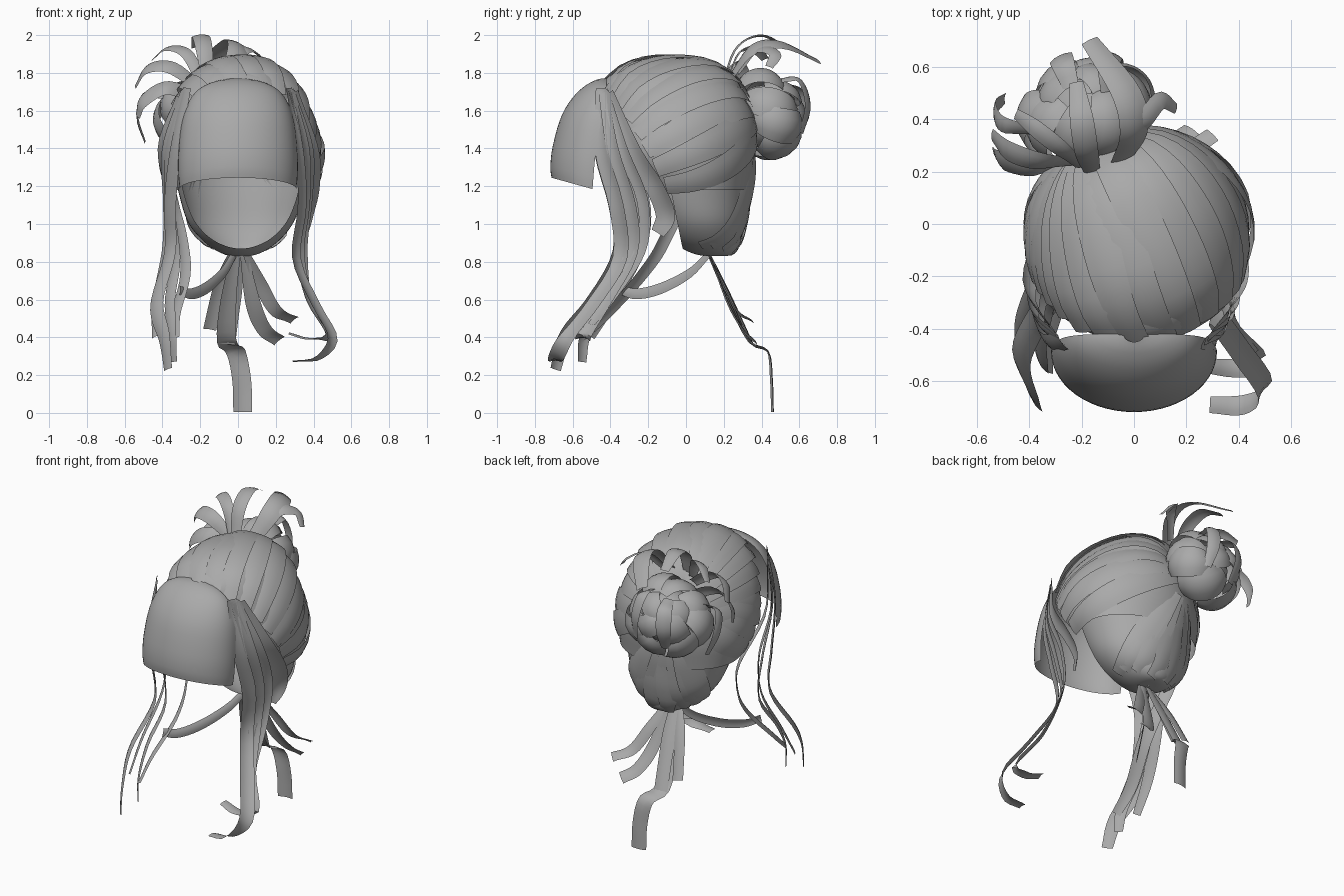
import bpy, bmesh, math, random
from mathutils import Vector
from mathutils.bvhtree import BVHTree

random.seed(4)
hair = bpy.data.materials.new("grey_hair")
hair.diffuse_color = (0.4, 0.4, 0.4, 1)


def finish(bm, name):
    me = bpy.data.meshes.new(name)
    bm.to_mesh(me)
    bm.free()
    me.materials.append(hair)
    ob = bpy.data.objects.new(name, me)
    bpy.context.collection.objects.link(ob)
    bpy.ops.object.select_all(action='DESELECT')
    ob.select_set(True)
    bpy.context.view_layer.objects.active = ob
    bpy.ops.object.shade_smooth_by_angle(angle=math.radians(50))
    return ob


def grid(bm, rows):
    vs = [[bm.verts.new(p) for p in r] for r in rows]
    for a, b in zip(vs, vs[1:]):
        for i in range(len(a) - 1):
            bm.faces.new((a[i], b[i], b[i + 1], a[i + 1]))


def smooth_path(pts, n):
    """Catmull-Rom curve through the points."""
    p = [Vector(q) for q in pts]
    p = [2 * p[0] - p[1]] + p + [2 * p[-1] - p[-2]]
    out = []
    segs = len(p) - 3
    for k in range(n + 1):
        f = k / n * segs
        i = min(int(f), segs - 1)
        t = f - i
        a, b, c, d = p[i:i + 4]
        out.append(0.5 * (2 * b + (c - a) * t + (2 * a - 5 * b + 4 * c - d) * t * t
                          + (3 * b - a - 3 * c + d) * t ** 3))
    return out


def ribbon(bm, pts, widths, side=None, centre=None, crown=0.1, n=16):
    """Curved strip; its width runs along side, or lies flat around centre."""
    path = smooth_path(pts, n)
    ws = smooth_path([(w, 0, 0) for w in widths], n)
    rows = []
    for i, p in enumerate(path):
        tan = (path[min(i + 1, n)] - path[max(i - 1, 0)]).normalized()
        if side:
            s = Vector(side)
            s = (s - tan * s.dot(tan)).normalized()
        else:
            s = tan.cross(p - centre).normalized()
        up = s.cross(tan)
        w = ws[i].x
        rows.append([p + s * w * u / 2 + up * crown * w * (1 - u * u)
                     for u in (-1, -0.5, 0, 0.5, 1)])
    grid(bm, rows)


def spow(v, e):
    return math.copysign(abs(v) ** e, v)


def rings(profile, cx, a0, a1, n, droop=0, e=1.0):
    """Rounded rows from (z, half width, front y, back y); angle 0 is front."""
    rows = []
    for k, (z, w, f, b) in enumerate(profile):
        v = k / (len(profile) - 1)
        row = []
        for i in range(n + 1):
            a = a0 + (a1 - a0) * i / n
            c = (f + b) / 2 if droop == 0 else b
            ex = e if math.cos(a) > 0 else 1.0
            row.append(Vector((cx + w * spow(math.sin(a), ex),
                               c - (c - f) * spow(math.cos(a), ex),
                               z - droop * v * (1 - math.cos(a)))))
        rows.append(row)
    return rows


def densify(profile, n):
    xyz = smooth_path([r[:3] for r in profile], n)
    last = smooth_path([(r[3], 0, 0) for r in profile], n)
    return [(*p, q.x) for p, q in zip(xyz, last)]


def shell(name, profile, e, co, no):
    """Closed rings with the face side cut away; returns the uncut surface."""
    bm = bmesh.new()
    grid(bm, rings(densify(profile, 28), 0.015, -math.pi, math.pi, 48, e=e))
    bmesh.ops.remove_doubles(bm, verts=bm.verts, dist=0.0005)
    tree = BVHTree.FromBMesh(bm)
    bmesh.ops.bisect_plane(bm, geom=bm.verts[:] + bm.edges[:] + bm.faces[:],
                           plane_co=co, plane_no=no, clear_outer=True)
    finish(bm, name)
    return tree


# Scalp cap and the narrower rounded nape below it
cap = shell("scalp_cap", [
    (1.885, 0.01, -0.13, -0.11), (1.865, 0.11, -0.26, 0.10), (1.82, 0.195, -0.35, 0.20),
    (1.76, 0.265, -0.43, 0.27), (1.65, 0.335, -0.46, 0.32), (1.5, 0.40, -0.46, 0.35),
    (1.35, 0.425, -0.40, 0.36), (1.18, 0.385, -0.25, 0.335)],
    0.85, (0, -0.46, 1.72), (0, -0.84, -0.546))
nape = shell("nape_shell", [
    (1.5, 0.37, -0.35, 0.345), (1.3, 0.355, -0.3, 0.345), (1.15, 0.325, -0.25, 0.33),
    (1.02, 0.285, -0.17, 0.315), (0.93, 0.22, -0.1, 0.295), (0.865, 0.14, -0.01, 0.275),
    (0.835, 0.07, 0.07, 0.24), (0.83, 0.005, 0.15, 0.16)],
    1.0, (0, -0.075, 1.15), (0, -0.98, -0.2))

# Rounded fringe
bm = bmesh.new()
fringe = [(1.77, 0.04, -0.45, -0.42), (1.757, 0.14, -0.49, -0.42), (1.72, 0.22, -0.55, -0.425),
          (1.65, 0.272, -0.615, -0.435), (1.55, 0.302, -0.668, -0.455), (1.4, 0.316, -0.708, -0.48),
          (1.3, 0.315, -0.718, -0.49), (1.245, 0.308, -0.712, -0.495)]
grid(bm, rings(densify(fringe, 20), 0, -math.pi / 2, math.pi / 2, 28, droop=0.06))
finish(bm, "fringe")


# Combed strands lying on the scalp, gathered toward the bun
def combed(bm, tree, c, start, end, widths, lift):
    d0, d1 = (start - c).normalized(), (end - c).normalized()
    pts = []
    for k in range(9):
        d = d0.slerp(d1, k / 8)
        hit = tree.ray_cast(c, d)[0] or start
        pts.append(hit + d * lift)
    ribbon(bm, pts, widths, centre=c, crown=0.07)


bm = bmesh.new()
C = Vector((0.015, -0.02, 1.4))
for i in range(17):
    t = math.radians(-118 + 236 * i / 16)
    z = 1.38 + 0.37 * math.cos(t)
    start = Vector((0.015 + 0.42 * math.sin(t), -0.44 + (1.72 - z) * 0.65, z))
    combed(bm, cap, C, start, Vector((-0.15, 0.36, 1.58)), (0.1, 0.15, 0.15, 0.1),
           random.uniform(0.002, 0.014))
finish(bm, "combed_strands")

bm = bmesh.new()
C2 = Vector((0.015, 0.06, 1.15))
for i in range(8):
    t = math.radians(-100 + 200 * i / 7)
    start = Vector((0.015 + 0.2 * math.sin(t), 0.1 + 0.13 * math.cos(t), 0.86))
    combed(bm, nape, C2, start, Vector((-0.1 + 0.08 * math.sin(t), 0.34, 1.4)),
           (0.07, 0.14, 0.14, 0.1), random.uniform(0.001, 0.008))
finish(bm, "nape_strands")

# Bun: round core wrapped in broad swirling locks
BUN = Vector((-0.17, 0.41, 1.57))
AX = Vector((-0.25, 0.85, 0.35)).normalized()
E1 = AX.cross(Vector((0, 0, 1))).normalized()
E2 = AX.cross(E1)
bm = bmesh.new()
bmesh.ops.create_uvsphere(bm, u_segments=24, v_segments=14, radius=0.165)
bmesh.ops.translate(bm, verts=bm.verts, vec=BUN)
finish(bm, "bun_core")


def bun_lock(bm, phi, th0, th1, swirl, r, bulge, width):
    pts = []
    for k in range(7):
        s = k / 6
        th, ph = math.radians(th0 + (th1 - th0) * s), math.radians(phi + swirl * s)
        d = AX * math.cos(th) + (E1 * math.cos(ph) + E2 * math.sin(ph)) * math.sin(th)
        pts.append(BUN + d * (r + bulge * math.sin(math.pi * s)))
    ribbon(bm, pts, (width * 0.7, width, width, width * 0.6), centre=BUN, crown=0.16)


bm = bmesh.new()
for i in range(8):
    bun_lock(bm, i * 45 + random.uniform(-10, 10), 120, 45, random.uniform(20, 70), 0.19,
             random.uniform(0.02, 0.07), random.uniform(0.15, 0.21))
for i in range(4):
    bun_lock(bm, i * 90 + random.uniform(0, 40), 75, -15, random.uniform(30, 80), 0.175,
             random.uniform(0.02, 0.055), random.uniform(0.12, 0.17))
finish(bm, "bun_locks")

# Loose ends springing out of the bun
bm = bmesh.new()
for pts, w in (
    ([(-0.05, 0.24, 1.78), (0.0, 0.35, 1.92), (-0.03, 0.5, 1.95), (-0.17, 0.70, 1.86)], 0.12),
    ([(-0.16, 0.2, 1.76), (-0.18, 0.27, 1.93), (-0.2, 0.4, 1.995), (-0.22, 0.54, 1.93)], 0.09),
    ([(-0.2, 0.22, 1.76), (-0.27, 0.28, 1.9), (-0.37, 0.36, 1.93), (-0.45, 0.42, 1.87)], 0.07),
    ([(-0.22, 0.24, 1.74), (-0.36, 0.24, 1.83), (-0.48, 0.28, 1.82), (-0.54, 0.34, 1.73)], 0.09),
    ([(-0.24, 0.26, 1.68), (-0.38, 0.22, 1.72), (-0.5, 0.24, 1.65), (-0.53, 0.27, 1.57)], 0.1),
    ([(-0.38, 0.36, 1.68), (-0.5, 0.38, 1.68), (-0.53, 0.44, 1.56), (-0.49, 0.48, 1.43)], 0.07),
    ([(-0.05, 0.28, 1.8), (0.03, 0.38, 1.92), (0.1, 0.47, 1.9), (0.16, 0.44, 1.83)], 0.07),
    ([(-0.1, 0.5, 1.76), (-0.1, 0.6, 1.76), (-0.08, 0.645, 1.63), (-0.06, 0.61, 1.48)], 0.08),
    ([(-0.24, 0.52, 1.74), (-0.27, 0.61, 1.7), (-0.28, 0.635, 1.58), (-0.26, 0.58, 1.45)], 0.09),
):
    ribbon(bm, pts, (w * 0.7, w, w, w * 0.6), centre=BUN, n=14)
finish(bm, "bun_loose_ends")

# Long locks framing the face
bm = bmesh.new()
for pts, w in (
    ([(0.27, -0.45, 1.72), (0.325, -0.45, 1.4), (0.34, -0.37, 1.1), (0.31, -0.35, 0.82),
      (0.41, -0.49, 0.58), (0.5, -0.63, 0.4), (0.42, -0.69, 0.29), (0.29, -0.69, 0.27)], 0.09),
    ([(0.28, -0.44, 1.71), (0.36, -0.39, 1.4), (0.36, -0.3, 1.1), (0.33, -0.29, 0.85),
      (0.38, -0.42, 0.6), (0.48, -0.53, 0.42), (0.38, -0.55, 0.39), (0.27, -0.54, 0.42)], 0.08),
    ([(0.3, -0.42, 1.69), (0.39, -0.3, 1.4), (0.4, -0.17, 1.2), (0.37, -0.11, 1.05),
      (0.34, -0.15, 0.95)], 0.12),
    ([(0.29, -0.43, 1.7), (0.38, -0.34, 1.4), (0.375, -0.23, 1.12), (0.35, -0.24, 0.87),
      (0.37, -0.39, 0.62), (0.46, -0.5, 0.47)], 0.07),
):
    ribbon(bm, pts, (w * 0.7, w, w, w, w * 0.7), side=(0.5, 0.85, 0), n=28)
finish(bm, "right_face_locks")

bm = bmesh.new()
for pts, w in (
    ([(-0.27, -0.45, 1.72), (-0.33, -0.45, 1.4), (-0.36, -0.37, 1.1), (-0.36, -0.35, 0.85),
      (-0.43, -0.5, 0.58), (-0.39, -0.64, 0.4), (-0.37, -0.69, 0.23)], 0.1),
    ([(-0.28, -0.44, 1.71), (-0.36, -0.38, 1.4), (-0.36, -0.28, 1.1), (-0.33, -0.28, 0.82),
      (-0.36, -0.42, 0.6), (-0.35, -0.53, 0.42), (-0.34, -0.55, 0.27)], 0.08),
    ([(-0.31, -0.4, 1.67), (-0.4, -0.25, 1.4), (-0.34, -0.06, 1.12), (-0.29, -0.12, 0.9),
      (-0.28, -0.24, 0.72), (-0.33, -0.42, 0.52), (-0.33, -0.56, 0.39)], 0.08),
    ([(-0.29, -0.43, 1.7), (-0.38, -0.34, 1.4), (-0.375, -0.22, 1.12), (-0.38, -0.24, 0.87),
      (-0.43, -0.38, 0.6), (-0.44, -0.5, 0.4)], 0.07),
):
    ribbon(bm, pts, (w * 0.7, w, w, w, w * 0.7), side=(-0.6, 0.8, 0), n=28)
finish(bm, "left_face_locks")

# Loose strands hanging from the nape
bm = bmesh.new()
for pts, w in (
    ([(-0.01, 0.11, 0.85), (-0.05, 0.22, 0.6), (-0.06, 0.33, 0.38), (-0.01, 0.43, 0.32),
      (0.02, 0.45, 0.17), (0.025, 0.455, 0.005)], 0.10),
    ([(-0.03, 0.11, 0.85), (-0.1, 0.21, 0.65), (-0.15, 0.3, 0.44)], 0.07),
    ([(0.0, 0.12, 0.85), (-0.03, 0.24, 0.6), (-0.06, 0.35, 0.36)], 0.09),
    ([(0.03, 0.12, 0.85), (0.08, 0.22, 0.58), (0.14, 0.3, 0.44), (0.22, 0.36, 0.38)], 0.08),
    ([(0.04, 0.11, 0.85), (0.12, 0.2, 0.68), (0.2, 0.27, 0.54), (0.3, 0.34, 0.49)], 0.07),
):
    ribbon(bm, pts, (w * 0.5, w, w, w), side=(1, 0.1, 0), n=20)
ribbon(bm, [(-0.02, 0.12, 0.84), (-0.08, 0.02, 0.74), (-0.17, -0.13, 0.66), (-0.25, -0.26, 0.63),
            (-0.31, -0.34, 0.65)], (0.04, 0.06, 0.05), side=(0, 0.3, 1), n=20)
finish(bm, "nape_loose_strands")
